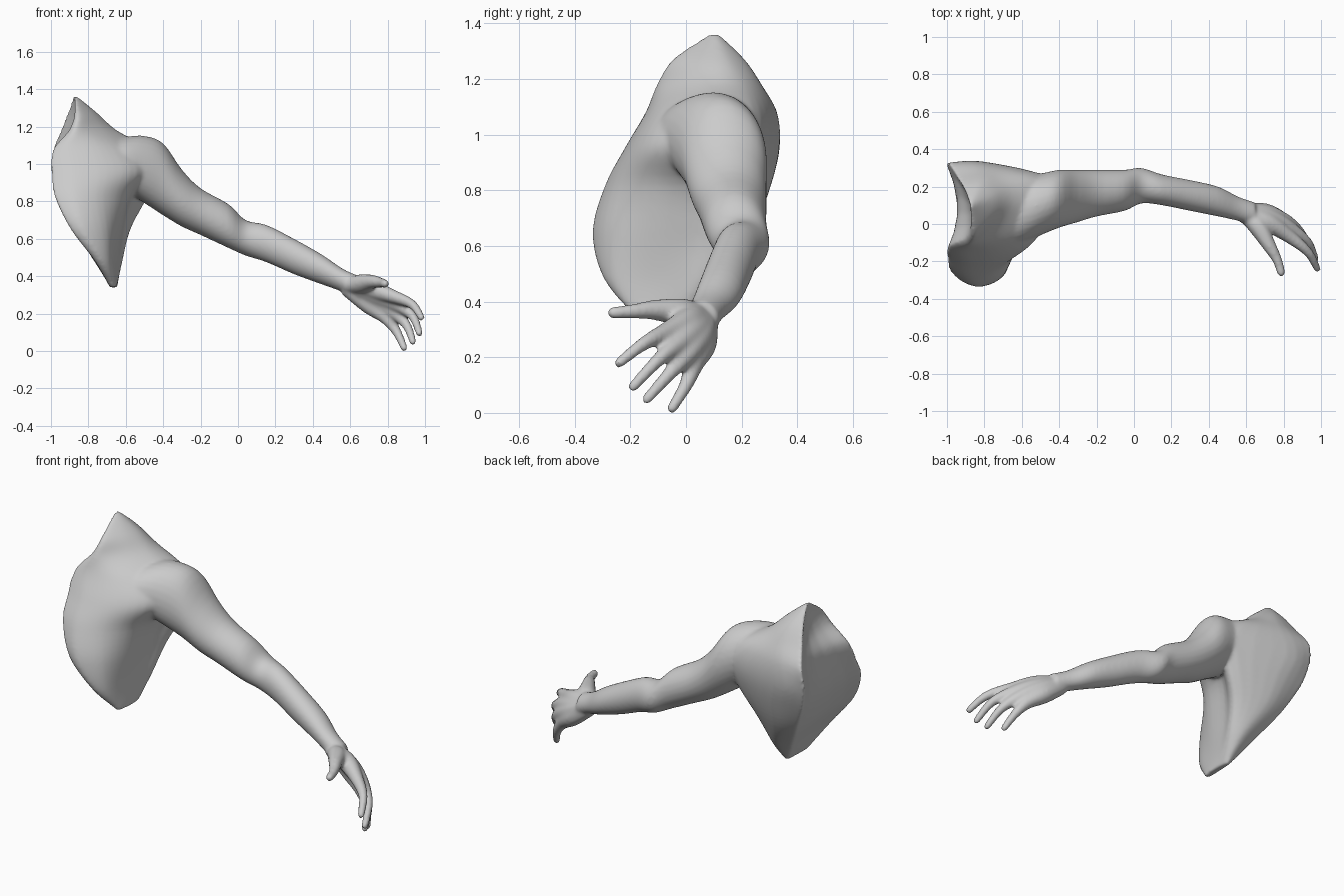
import bpy, bmesh, math
from mathutils import Vector

if "Cube" in bpy.data.objects:
    bpy.data.objects.remove(bpy.data.objects["Cube"])


def spline(pts, steps):
    """Catmull-Rom through a list of Vectors."""
    out = []
    for i in range(len(pts) - 1):
        p0, p1, p2 = pts[max(i - 1, 0)], pts[i], pts[i + 1]
        p3 = pts[min(i + 2, len(pts) - 1)]
        for s in range(steps):
            t = s / steps
            out.append(0.5 * (2 * p1 + (p2 - p0) * t + (2 * p0 - 5 * p1 + 4 * p2 - p3) * t ** 2
                              + (3 * p1 - p0 - 3 * p2 + p3) * t ** 3))
    return out + [pts[-1].copy()]


def loft(bm, rings):
    """Closed skin over equal-length rings, capped at both ends."""
    vs = [[bm.verts.new(p) for p in r] for r in rings]
    n = len(vs[0])
    faces = [bm.faces.new((a[i], a[(i + 1) % n], b[(i + 1) % n], b[i]))
             for a, b in zip(vs, vs[1:]) for i in range(n)]
    faces += [bm.faces.new(vs[0][::-1]), bm.faces.new(vs[-1])]
    bmesh.ops.recalc_face_normals(bm, faces=faces)


def tube(bm, path, radii, sides=12):
    """Round-ended limb along a smoothed path."""
    pts = spline([Vector(p + (r,)) for p, r in zip(path, radii)], 6)
    rings = []
    for i, p in enumerate(pts):
        d = (pts[min(i + 1, len(pts) - 1)].xyz - pts[max(i - 1, 0)].xyz).normalized()
        u = d.cross(Vector((0, 0, 1))).normalized()
        v = d.cross(u)
        angles = [2 * math.pi * k / sides for k in range(sides)]
        ring = lambda c, r: [c + (u * math.cos(a) + v * math.sin(a)) * r for a in angles]
        rings.append(ring(p.xyz, p.w))
    for k in (0.5, 0.8, 0.97):  # rounded tip
        rings.append(ring(p.xyz + d * p.w * k, p.w * math.sqrt(1 - k * k)))
    loft(bm, rings)


bm = bmesh.new()

# Chest and shoulder blade: height, then outline from front centre round to the back
TORSO = [
    (.34, -.685, -.16, -.675, -.18, -.66, -.18, -.65, -.15, -.645, -.08, -.65, -.02, -.66, .01, -.68, .0),
    (.48, -.765, -.28, -.73, -.295, -.68, -.25, -.65, -.13, -.63, 0, -.62, .08, -.68, .13, -.77, .10),
    (.65, -.895, -.315, -.82, -.335, -.70, -.27, -.63, -.12, -.61, .05, -.58, .17, -.75, .24, -.88, .21),
    (.82, -.98, -.26, -.87, -.29, -.72, -.24, -.60, -.11, -.56, .08, -.49, .22, -.78, .305, -.965, .28),
    (.96, -1.0, -.18, -.88, -.215, -.70, -.19, -.54, -.10, -.43, .08, -.43, .24, -.82, .335, -1.0, .315),
    (1.08, -.99, -.12, -.90, -.145, -.74, -.125, -.60, -.05, -.48, .10, -.52, .24, -.80, .32, -.99, .325),
    (1.18, -.905, -.08, -.87, -.105, -.79, -.06, -.70, .025, -.65, .12, -.68, .21, -.80, .27, -.95, .26),
    (1.27, -.875, -.02, -.86, -.05, -.82, -.02, -.77, .05, -.75, .12, -.77, .17, -.83, .21, -.915, .20),
]
columns = [[Vector((r[1 + 2 * k], r[2 + 2 * k], r[0])) for r in TORSO] for k in range(8)]
neck = sum((c[-1] for c in columns), Vector()) / 8
for c in columns:  # peak of the neck muscle
    c.append(Vector((-.87, .10, 1.36)) + (c[-1] - neck) * 0.15)
columns = [spline(c, 5) for c in columns]
rings = []
for ring in zip(*columns):  # inner side is slightly hollow
    front, back = ring[0], ring[-1]
    depth = 0.12 * (back - front).length * min(1, max(0, (front.z - .4) / .6))
    hollow = [back.lerp(front, t) + Vector((4 * depth * t * (1 - t), 0, 0))
              for t in (.2, .4, .6, .8)]
    rings.append(spline(list(ring), 4) + hollow)
loft(bm, rings)

# Arm from breast muscle to wrist: x, y range, z range
ARM = [
    (-.80, -.14, .25, .82, 1.09), (-.70, -.125, .25, .86, 1.12), (-.60, -.10, .26, .85, 1.145),
    (-.50, -.06, .27, .79, 1.15),
    (-.40, -.02, .29, .725, 1.11), (-.30, .01, .29, .665, .97), (-.20, .04, .29, .62, .87),
    (-.05, .07, .29, .55, .785), (.04, .11, .30, .51, .70), (.15, .10, .265, .475, .675),
    (.30, .07, .235, .41, .60), (.45, .04, .20, .355, .515), (.56, .015, .145, .315, .44),
    (.65, -.015, .115, .27, .40),
]
lo = spline([Vector((x, y0, z0)) for x, y0, y1, z0, z1 in ARM], 4)
hi = spline([Vector((x, y1, z1)) for x, y0, y1, z0, z1 in ARM], 4)
rings = []
for a, b in zip(lo, hi):
    c, h = (a + b) / 2, (b - a) / 2
    rings.append([c + Vector((0, h.y * math.cos(t), h.z * math.sin(t)))
                  for t in (2 * math.pi * k / 28 for k in range(28))])
loft(bm, rings)

# Palm bones running into fingers: wrist, mid palm, knuckle, mid finger, tip
FINGERS = [
    ((.58, .05, .36), (.71, .01, .33), (.82, -.06, .295), (.93, -.15, .25), (.98, -.24, .18)),
    ((.58, .06, .36), (.72, .03, .30), (.83, -.02, .255), (.93, -.10, .19), (.97, -.19, .095)),
    ((.58, .07, .35), (.71, .05, .28), (.82, .01, .215), (.90, -.06, .14), (.935, -.14, .05)),
    ((.58, .07, .34), (.70, .06, .25), (.79, .03, .18), (.85, .0, .10), (.888, -.05, .017)),
]
for path in FINGERS:
    tube(bm, path, (.045, .052, .038, .026, .020))
tube(bm, ((.60, .04, .35), (.66, -.01, .36), (.72, -.11, .37), (.765, -.19, .365), (.787, -.26, .36)),
     (.04, .052, .038, .027, .023))

mesh = bpy.data.meshes.new("arm_and_chest")
bm.to_mesh(mesh)
bm.free()
body = bpy.data.objects.new("arm_and_chest", mesh)
bpy.context.collection.objects.link(body)

# Fuse the parts into one skin and soften the joins
fuse = body.modifiers.new("fuse", 'REMESH')
fuse.mode = 'VOXEL'
fuse.voxel_size = 0.009
fuse.use_smooth_shade = True
soften = body.modifiers.new("soften", 'SMOOTH')
soften.factor = 0.5
soften.iterations = 12

skin = bpy.data.materials.new("clay_grey")
skin.diffuse_color = (0.6, 0.6, 0.6, 1)
skin.use_nodes = True
skin.node_tree.nodes["Principled BSDF"].inputs["Base Color"].default_value = skin.diffuse_color
mesh.materials.append(skin)
